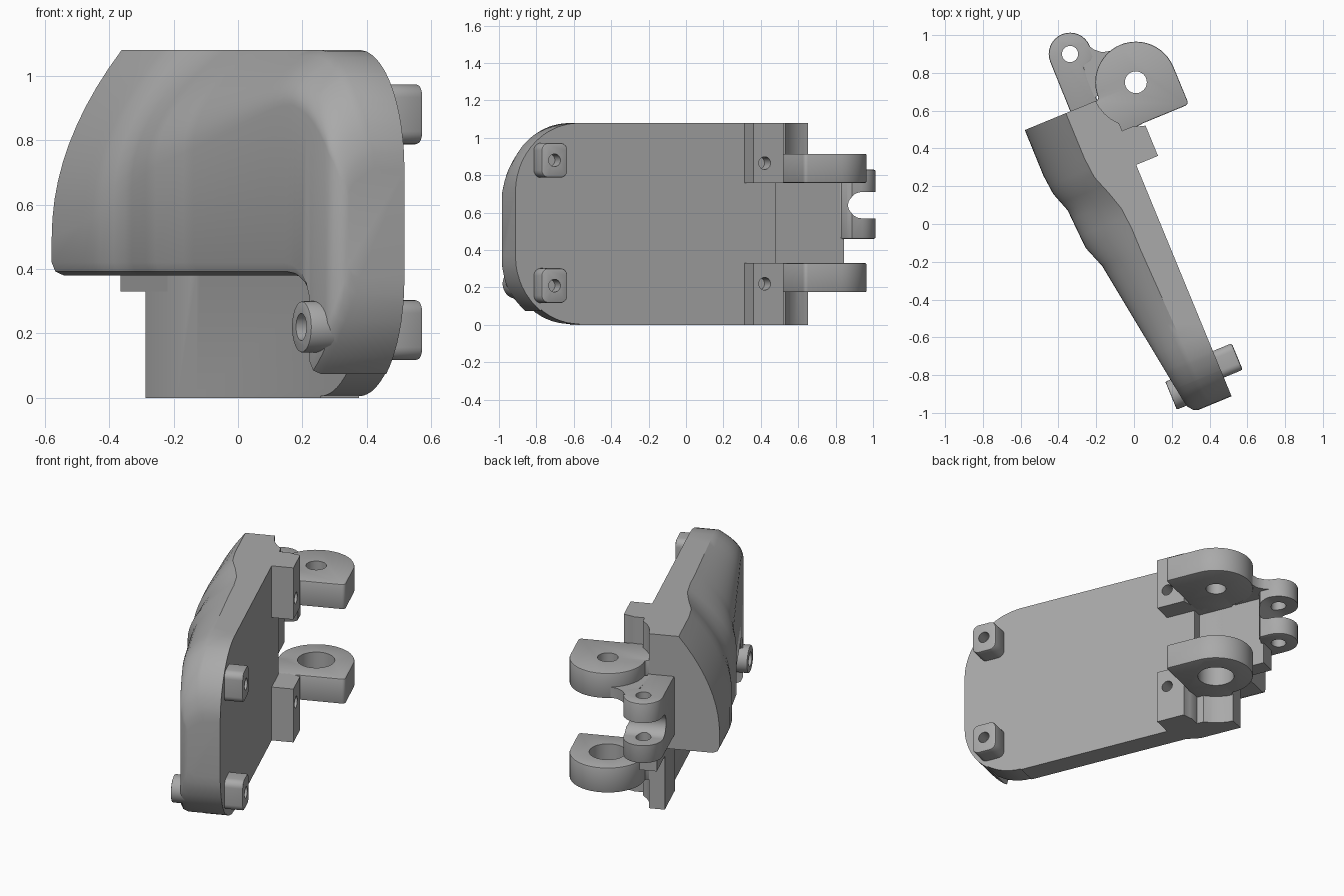
import bpy, bmesh, math
from mathutils import Matrix

if "Cube" in bpy.data.objects:
    bpy.data.objects.remove(bpy.data.objects["Cube"], do_unlink=True)

TURN = math.radians(22.4)      # whole part is turned about z
TOP = 1.08
FACE = 0.13                    # flat mounting face
PIVOT = (0.295, 0.69)
parts = []

grey = bpy.data.materials.new("plain grey")
grey.use_nodes = True
grey.diffuse_color = (0.4, 0.4, 0.4, 1)
grey.node_tree.nodes["Principled BSDF"].inputs["Base Color"].default_value = (0.4, 0.4, 0.4, 1)


def finish(name, bm):
    bmesh.ops.recalc_face_normals(bm, faces=bm.faces)
    mesh = bpy.data.meshes.new(name)
    bm.to_mesh(mesh)
    bm.free()
    mesh.materials.append(grey)
    ob = bpy.data.objects.new(name, mesh)
    bpy.context.collection.objects.link(ob)
    return ob


def loft(name, rings):
    bm = bmesh.new()
    rows = [[bm.verts.new(p) for p in ring] for ring in rings]
    n = len(rows[0])
    for a, b in zip(rows, rows[1:]):
        for i in range(n):
            j = (i + 1) % n
            bm.faces.new((a[i], a[j], b[j], b[i]))
    bm.faces.new(rows[0])
    bm.faces.new(rows[-1])
    return finish(name, bm)


def prism(name, pts, axis, lo, hi):
    place = (lambda p, h: (p[0], p[1], h)) if axis == "z" else (lambda p, h: (h, p[0], p[1]))
    return loft(name, [[place(p, h) for p in pts] for h in (lo, hi)])


def arc(c, r, start, end, n=16):
    angles = [math.radians(start + (end - start) * i / n) for i in range(n + 1)]
    return [(c[0] + r * math.cos(a), c[1] + r * math.sin(a)) for a in angles]


def rect(x0, x1, y0, y1, r=0.0):
    if not r:
        return [(x0, y0), (x1, y0), (x1, y1), (x0, y1)]
    return (arc((x1 - r, y0 + r), r, -90, 0, 6) + arc((x1 - r, y1 - r), r, 0, 90, 6)
            + arc((x0 + r, y1 - r), r, 90, 180, 6) + arc((x0 + r, y0 + r), r, 180, 270, 6))


def rod(c, r, axis, lo, hi):
    return prism("cutter", arc(c, r, 0, 348.75, 31), axis, lo, hi)


def apply(ob, mod):
    bpy.context.view_layer.objects.active = ob
    bpy.ops.object.modifier_apply(modifier=mod.name)


def combine(ob, other, op="DIFFERENCE"):
    mod = ob.modifiers.new("combine", "BOOLEAN")
    mod.operation, mod.solver, mod.object = op, "EXACT", other
    other.hide_render = True
    apply(ob, mod)
    bpy.data.objects.remove(other, do_unlink=True)


def soften(ob, width=0.01):
    mod = ob.modifiers.new("soften", "BEVEL")
    mod.width, mod.segments, mod.limit_method = width, 2, "ANGLE"
    mod.angle_limit = math.radians(50)
    apply(ob, mod)


def keep(ob):
    parts.append(ob)
    return ob


# Housing shell: along-position, top flat edge, outer width, shoulder height
STATIONS = [(-1.04, .03, -.06, .09), (-1.03, .02, -.085, .11), (-1.0, .01, -.108, .12),
            (-.95, 0, -.118, .13), (-.8, 0, -.141, .15), (-.14, -.02, -.241, .32),
            (-.02, -.02, -.285, .36), (.1, -.03, -.292, .4), (.2, -.06, -.297, .44),
            (.31, -.1, -.335, .5), (.42, -.11, -.346, .54), (.68, -.11, -.345, .58)]


def station(y):
    for a, b in zip(STATIONS, STATIONS[1:]):
        if y <= b[0]:
            f = (y - a[0]) / (b[0] - a[0])
            return [p + (q - p) * f for p, q in zip(a[1:], b[1:])]
    return STATIONS[-1][1:]


def section(y):
    flat, wide, drop = station(y)
    d = max(0, -0.67 - y)
    low = 0.37 - math.sqrt(max(0, 0.37 ** 2 - d * d))
    top = TOP - low
    if y > -0.89:                       # open recess under the bulge
        k = min(1, max(0, (-0.735 - y) / 0.155))
        low = 0.38 - 0.12 * (1 - math.sqrt(1 - k * k))
    pts = [(FACE, low), (FACE, top)]
    for i in range(11):                 # parabolic shoulder
        s = 1 - i / 10
        pts.append((flat + (wide - flat) * (1 - s * s), top - drop * (1 - s)))
    pts += [(wide, low + .04), (wide + .012, low + .012), (wide + .04, low)]
    return [(x, y, z) for x, z in pts]


ys = [s[0] for s in STATIONS] + [-1.037, -1.015, -.98, -.92, -.891, -.889, -.87, -.84, -.78, -.735]
ys += [-.68 + i * 0.06 for i in range(9)] + [.05, .15, .25, .36]
body = keep(loft("housing", [section(y) for y in sorted(ys)]))

# Thin lower wall, rear post and hinge pads joined to the shell
wall = prism("lower_wall", [(.68, 0), (.68, .5), (-1.03, .5)]
             + arc((-.67, .365), .36, 180, 270) + [(-.67, 0)], "x", 0.0, FACE)
combine(body, wall, "UNION")
post = prism("rear_post", [(-.03, .68), (-.03, .42), (0, .34), (.1, .34), (.1, .68)], "z", 0, .45)
combine(body, post, "UNION")
for lo, hi in ((0, .33), (.76, TOP)):
    pad = prism("pad", rect(.1, .255, .285, .48), "z", lo, hi)
    combine(body, pad, "UNION")
    hole_z = .22 if lo == 0 else .865
    combine(body, rod((.35, hole_z), .034, "x", .17, .4))

# Clearance around the hinge and between the lugs
combine(body, rod(PIVOT, .235, "z", -1, 2))
combine(body, prism("cutter", rect(.465, 1.2, .33, .76), "x", .07, 1))

# Hinge lugs
lug_shape = (arc(PIVOT, .215, 0, 180, 24) + [(.07, .68), (.03, .672), (.02, .45), (.25, .475)]
             + arc((.49, .495), .02, -90, 0, 4))
for name, lo, hi, bore in (("lower_lug", .175, .33, .105), ("upper_lug", .76, .915, .058)):
    lug = keep(prism(name, lug_shape, "z", lo, hi))
    soften(lug, .007)
    combine(lug, rod(PIVOT, bore, "z", -1, 2))

# Link web and forked tab at the rear
keep(prism("link_web", rect(-.03, .07, .5, .885), "z", .33, .78))
tab = keep(prism("forked_tab", [(-.085, .6)] + arc((.03, .961), .113, 180, 0)
                 + [(.143, .9), (.12, .88), (.07, .87), (.07, .6)], "z", .46, .83))
soften(tab, .008)
combine(tab, prism("cutter", [(1.2, .57), (1.2, .71)] + arc((.955, .64), .07, 90, 270), "x", -1, 1))
combine(tab, rod((.03, .961), .043, "z", -1, 2))
keep(prism("tab_flare", [(.05, .7), (.07, .87), (.13, .98), (.155, .935), (.19, .905),
                         (.243, .893), (.26, .8), (.2, .7)], "z", .765, .83))

# Mounting feet with screw holes on the flat face
for name, z in (("lower_foot", .21), ("upper_foot", .88)):
    foot = keep(prism(name, rect(-.933, -.781, z - .093, z + .093, .04), "x", .1, .238))
    soften(foot)
    combine(foot, rod((-.858, z), .034, "x", .16, .4))

# Screw boss on the outer side
boss = keep(prism("screw_boss", arc((-.915, .22), .08, 0, 348.75, 31), "x", -.165, .02))
soften(boss, .006)
combine(boss, rod((-.915, .22), .042, "x", -1, -.06))

# Turn the part into place and shade
bpy.ops.object.select_all(action="DESELECT")
for ob in parts:
    ob.data.transform(Matrix.Rotation(TURN, 4, "Z"))
    ob.select_set(True)
bpy.context.view_layer.objects.active = parts[0]
bpy.ops.object.shade_smooth_by_angle(angle=math.radians(32))
